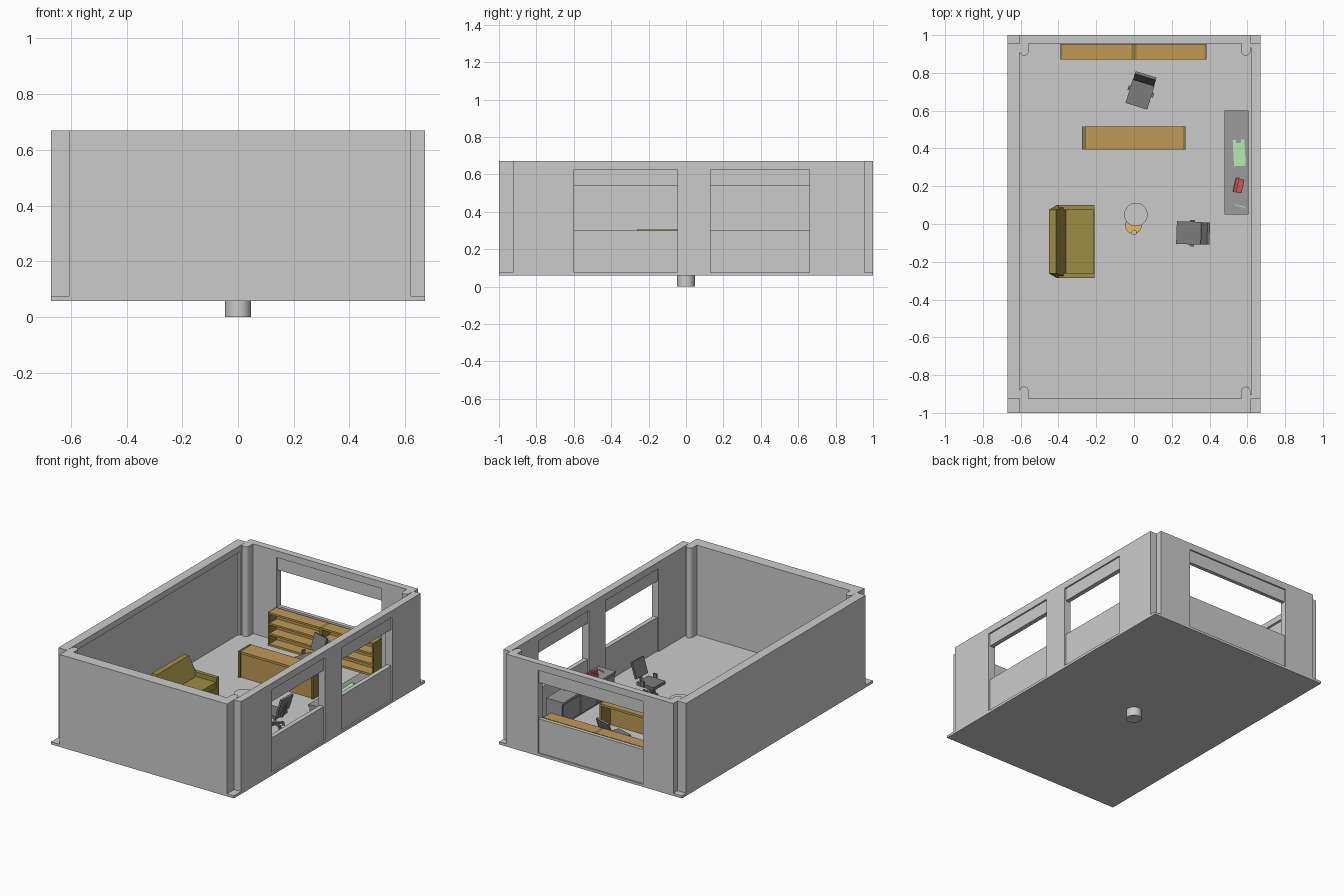
import bpy, bmesh
from math import pi, sin, cos, radians
from mathutils import Matrix, Vector

if "Cube" in bpy.data.objects:
    bpy.data.objects.remove(bpy.data.objects["Cube"])


def mat(name, r, g, b):
    m = bpy.data.materials.new(name)
    m.diffuse_color = (r, g, b, 1)
    m.use_nodes = True
    m.node_tree.nodes["Principled BSDF"].inputs["Base Color"].default_value = m.diffuse_color
    return m


WALL = mat("wall_grey", .55, .55, .55)
BROWN = mat("wood_brown", .52, .32, .09)
SIDE = mat("wood_dark", .27, .21, .05)
OLIVE = mat("olive_fabric", .34, .27, .06)
BLACK = mat("chair_black", .2, .2, .2)
DARK = mat("cabinet_grey", .33, .33, .33)
GREEN = mat("green", .45, .85, .45)
RED = mat("red", .55, .1, .1)
ORANGE = mat("orange", .85, .5, .1)


def finish(name, bm, m=None, xf=None):
    if xf is not None:
        bm.transform(xf)
    bmesh.ops.recalc_face_normals(bm, faces=bm.faces)
    me = bpy.data.meshes.new(name)
    bm.to_mesh(me)
    bm.free()
    if m:
        me.materials.append(m)
    ob = bpy.data.objects.new(name, me)
    bpy.context.collection.objects.link(ob)
    return ob


def box(name, x, y, z, m=None, xf=None):
    """Box from (min, max) ranges."""
    bm = bmesh.new()
    bmesh.ops.create_cube(bm, size=1)
    for v in bm.verts:
        v.co = [r[0] if c < 0 else r[1] for r, c in zip((x, y, z), v.co)]
    return finish(name, bm, m, xf)


def cyl(name, c, r, z, m=None, xf=None, r2=None, n=32):
    bm = bmesh.new()
    bmesh.ops.create_cone(bm, cap_ends=True, segments=n, radius1=r,
                          radius2=r if r2 is None else r2, depth=z[1] - z[0])
    bmesh.ops.translate(bm, verts=bm.verts, vec=(c[0], c[1], (z[0] + z[1]) / 2))
    ob = finish(name, bm, m, xf)
    for p in ob.data.polygons:
        p.use_smooth = len(p.vertices) == 4
    return ob


F, T = .075, .67        # floor level and wall top

# floor and the stub below it
box("floor", (-.67, .67), (-1, 1), (.058, F))
cyl("floor_stub", (0, 0), .047, (0, .06))

# closed walls; the left one is recessed on its inner side
box("front_wall", (-.607, .62), (-1, -.925), (F, T), WALL)
box("left_wall", (-.67, -.622), (-.925, .955), (F, T), WALL)
box("left_wall_beam", (-.622, -.607), (-.925, .955), (.63, T), WALL)
for y in ((-.925, -.86), (.89, .955)):
    box("left_wall_post", (-.622, -.607), y, (F, .63), WALL)


def window_wall(name, along, depth, stops, swap):
    """Alternating solid piers and recessed window bays between the stops."""
    inset = (depth[0] + .01, depth[1] - .01)
    for i, (a, b) in enumerate(zip(stops, stops[1:])):
        if i % 2 == 0:
            parts = [("pier", depth, (F, T))]
        else:
            parts = [("sill_panel", inset, (F, .30)), ("lintel", inset, (.54, .625)),
                     ("top_beam", depth, (.625, T))]
        for part, d, z in parts:
            x, y = ((a, b), d) if swap else (d, (a, b))
            box(name + "_" + part, x, y, z, WALL)


window_wall("right_wall", "y", (.62, .67), (-.925, -.60, -.045, .13, .66, .955), False)
window_wall("back_wall", "x", (.955, 1), (-.607, -.385, .385, .62), True)

# round-ended corner pillars
for x in (-.582, .592):
    for wall, s in ((-.925, 1), (.955, -1)):
        end = wall + s * .04
        box("corner_pillar", (x - .024, x + .024), sorted((wall, end)), (F, T), WALL)
        cyl("corner_pillar_end", (x, end), .024, (F, T), WALL, n=24)
        # filler tying the pillar to the side wall
        side = (-.607, x) if x < 0 else (x, .62)
        box("corner_filler", side, sorted((wall, wall + s * .02)), (F, T), WALL)

# two open bookcases under the back window
for x0, x1 in ((-.39, 0), (0, .385)):
    y, h = (.87, .953), .295
    for a in (x0, x1 - .012):
        box("bookcase_side", (a, a + .012), y, (F, h), SIDE)
    box("bookcase_back", (x0 + .012, x1 - .012), (.945, .953), (F, h), BROWN)
    for z in (F, .145, .213, h - .012):
        box("bookcase_shelf", (x0 + .012, x1 - .012), (.87, .945), (z, z + .012), BROWN)

# desk
box("desk_top", (-.26, .26), (.395, .515), (.235, .25), BROWN)
box("desk_front", (-.26, .26), (.405, .417), (F, .235), BROWN)
for a in (-.275, .26):
    box("desk_side", (a, a + .013), (.395, .515), (F, .25), SIDE)

# low cabinet with the things on it
box("cabinet_body", (.49, .605), (.05, .60), (F, .215), DARK)
box("cabinet_top", (.48, .605), (.05, .60), (.215, .23), DARK)
for i in range(3):
    y = .06 + i * .18
    box("cabinet_door", (.484, .49), (y, y + .17), (.085, .21), DARK)


def at(x, y, z, deg):
    return Matrix.Translation((x, y, z)) @ Matrix.Rotation(radians(deg), 4, 'Z')


mat_xf = at(.557, .375, .23, 3)
box("green_mat", (-.031, .031), (-.068, .055), (0, .006), GREEN, mat_xf)
for a in (-.031, .013):
    box("green_mat_tab", (a, a + .018), (.055, .072), (0, .006), GREEN, mat_xf)
phone = at(.553, .203, .23, -12)
box("phone_base", (-.024, .024), (-.036, .036), (0, .022), RED, phone)
box("phone_handset", (-.02, -.004), (-.038, .042), (.028, .042), RED, phone)
for a in (-.034, .022):
    box("phone_cradle", (-.018, -.006), (a, a + .012), (.02, .03), RED, phone)
box("pen", (-.03, .03), (-.003, .003), (0, .006), None, at(.56, .095, .23, -15))


def loft(name, low, high, m):
    """Hexahedron between two rectangles ((x0,x1),(y0,y1),z)."""
    bm = bmesh.new()
    rings = [[bm.verts.new((x[i], y[j], z)) for i, j in ((0, 0), (1, 0), (1, 1), (0, 1))]
             for x, y, z in (low, high)]
    for r in rings:
        bm.faces.new(r)
    for i in range(4):
        k = (i + 1) % 4
        bm.faces.new((rings[0][i], rings[0][k], rings[1][k], rings[1][i]))
    return finish(name, bm, m)


# sofa with a leaning back that narrows to the top
box("sofa_base", (-.41, -.21), (-.285, .10), (F, .14), OLIVE)
box("sofa_cushion", (-.38, -.215), (-.26, .075), (.14, .18), OLIVE)
for a in (-.285, .075):
    box("sofa_arm", (-.40, -.21), (a, a + .025), (.13, .21), OLIVE)
loft("sofa_back", ((-.41, -.34), (-.285, .10), .13),
     ((-.45, -.412), (-.262, .075), .305), OLIVE)


def office_chair(xf):
    """Swivel chair facing -y."""
    box("chair_seat", (-.06, .06), (-.08, .05), (.155, .175), BLACK, xf)
    lean = xf @ Matrix.Translation((0, .045, .18)) @ Matrix.Rotation(radians(-18), 4, 'X')
    box("chair_back", (-.058, .058), (0, .014), (.015, .122), BLACK, lean)
    box("chair_back_strut", (-.01, .01), (.01, .02), (-.025, .08), BLACK, lean)
    cyl("chair_column", (0, 0), .009, (.095, .156), BLACK, xf, n=16)
    for s in (-1, 1):
        box("chair_armrest", sorted((s * .06, s * .07)), (-.01, .015), (.16, .2), BLACK, xf)
    for i in range(5):
        leg = xf @ Matrix.Rotation(i * 2 * pi / 5, 4, 'Z')
        box("chair_leg", (0, .055), (-.006, .006), (.09, .1), BLACK, leg)
        cyl("chair_caster", (.052, 0), .008, (F, .092), BLACK, leg, n=12)


office_chair(at(.036, .70, 0, -17))
office_chair(at(.305, -.048, 0, -92))

# round pedestal table with an orange stool tucked under it
cyl("table_top", (.01, .05), .062, (.165, .177), WALL)
cyl("table_stem", (.01, .05), .012, (F, .167), WALL, n=16)
cyl("table_foot", (.01, .05), .035, (F, .083), WALL)
cyl("stool_body", (-.003, -.008), .035, (F, .13), ORANGE, r2=.044, n=24)
cyl("stool_knob", (0, -.045), .014, (.125, .14), None, n=16)
